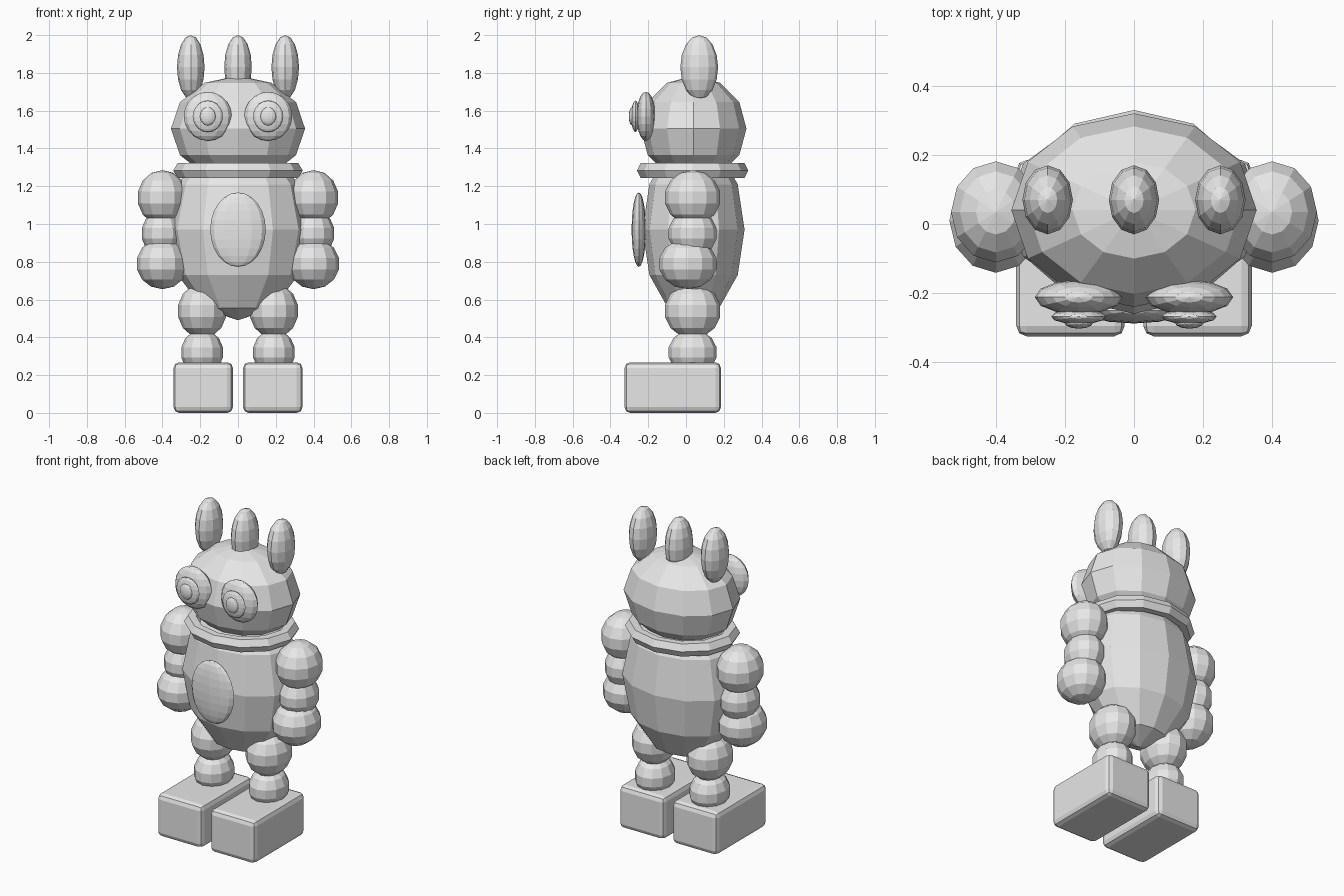
import bpy
import bmesh
import math

cube = bpy.data.objects.get("Cube")
if cube:
    bpy.data.objects.remove(cube)

grey = bpy.data.materials.new("light_grey")
grey.use_nodes = True
GREY = (0.8, 0.8, 0.8, 1)
grey.diffuse_color = GREY
grey.node_tree.nodes["Principled BSDF"].inputs["Base Color"].default_value = GREY


def finish(name, bm, loc, scale):
    """Scale the mesh, place it and give it the grey material."""
    bmesh.ops.scale(bm, vec=scale, verts=bm.verts)
    bmesh.ops.recalc_face_normals(bm, faces=bm.faces)
    mesh = bpy.data.meshes.new(name)
    bm.to_mesh(mesh)
    bm.free()
    mesh.materials.append(grey)
    obj = bpy.data.objects.new(name, mesh)
    obj.location = loc
    bpy.context.collection.objects.link(obj)
    return obj


def ball(name, loc, radii, rings=6, segments=12):
    bm = bmesh.new()
    bmesh.ops.create_uvsphere(bm, u_segments=segments, v_segments=rings, radius=1)
    return finish(name, bm, loc, radii)


def box(name, loc, size, bevel):
    bm = bmesh.new()
    bmesh.ops.create_cube(bm, size=1)
    obj = finish(name, bm, loc, size)
    mod = obj.modifiers.new("rounded_edges", 'BEVEL')
    mod.width = bevel
    mod.segments = 2
    return obj


def ring(name, loc, major, minor, scale, segments=12, sides=6):
    bm = bmesh.new()
    loops = []
    for i in range(segments):
        a = math.tau * i / segments
        loop = []
        for j in range(sides):
            b = math.tau * j / sides
            r = major + minor * math.cos(b)
            loop.append(bm.verts.new((r * math.cos(a), r * math.sin(a), minor * math.sin(b))))
        loops.append(loop)
    for i in range(segments):
        here, after = loops[i], loops[(i + 1) % segments]
        for j in range(sides):
            k = (j + 1) % sides
            bm.faces.new((here[j], after[j], after[k], here[k]))
    return finish(name, bm, loc, scale)


# Torso, head, collar and belly
ball("body", (0, 0.04, 0.97), (0.37, 0.27, 0.48))
ball("head", (0, 0.04, 1.505), (0.355, 0.28, 0.28))
ring("collar", (0, 0.035, 1.283), 0.295, 0.048, (1, 0.86, 0.95))
ball("belly_patch", (0, -0.25, 0.97), (0.147, 0.038, 0.197), rings=12)

# Crest between the ears
ball("crest", (0, 0.07, 1.83), (0.073, 0.1, 0.17), rings=8)

# Paired parts
for side, s in (("left", 1), ("right", -1)):
    ball(side + "_ear", (s * 0.25, 0.07, 1.83), (0.073, 0.1, 0.17), rings=8)

    # Eye built from three stacked discs
    ball(side + "_eye", (s * 0.16, -0.212, 1.57), (0.127, 0.05, 0.13), rings=10)
    ball(side + "_iris", (s * 0.16, -0.268, 1.57), (0.08, 0.022, 0.083), rings=10)
    ball(side + "_pupil", (s * 0.16, -0.285, 1.57), (0.042, 0.018, 0.048), rings=10)

    # Arm
    ball(side + "_upper_arm", (s * 0.4, 0.035, 1.14), (0.133, 0.15, 0.145), rings=7)
    ball(side + "_forearm", (s * 0.4, 0.035, 0.95), (0.112, 0.13, 0.125), rings=7)
    ball(side + "_hand", (s * 0.4, 0.01, 0.79), (0.138, 0.155, 0.135), rings=7)

    # Leg and foot
    ball(side + "_thigh", (s * 0.19, 0.035, 0.54), (0.13, 0.15, 0.145), rings=7)
    ball(side + "_shin", (s * 0.19, 0.035, 0.32), (0.113, 0.13, 0.122), rings=7)
    box(side + "_foot", (s * 0.184, -0.07, 0.134), (0.314, 0.51, 0.268), 0.03)
